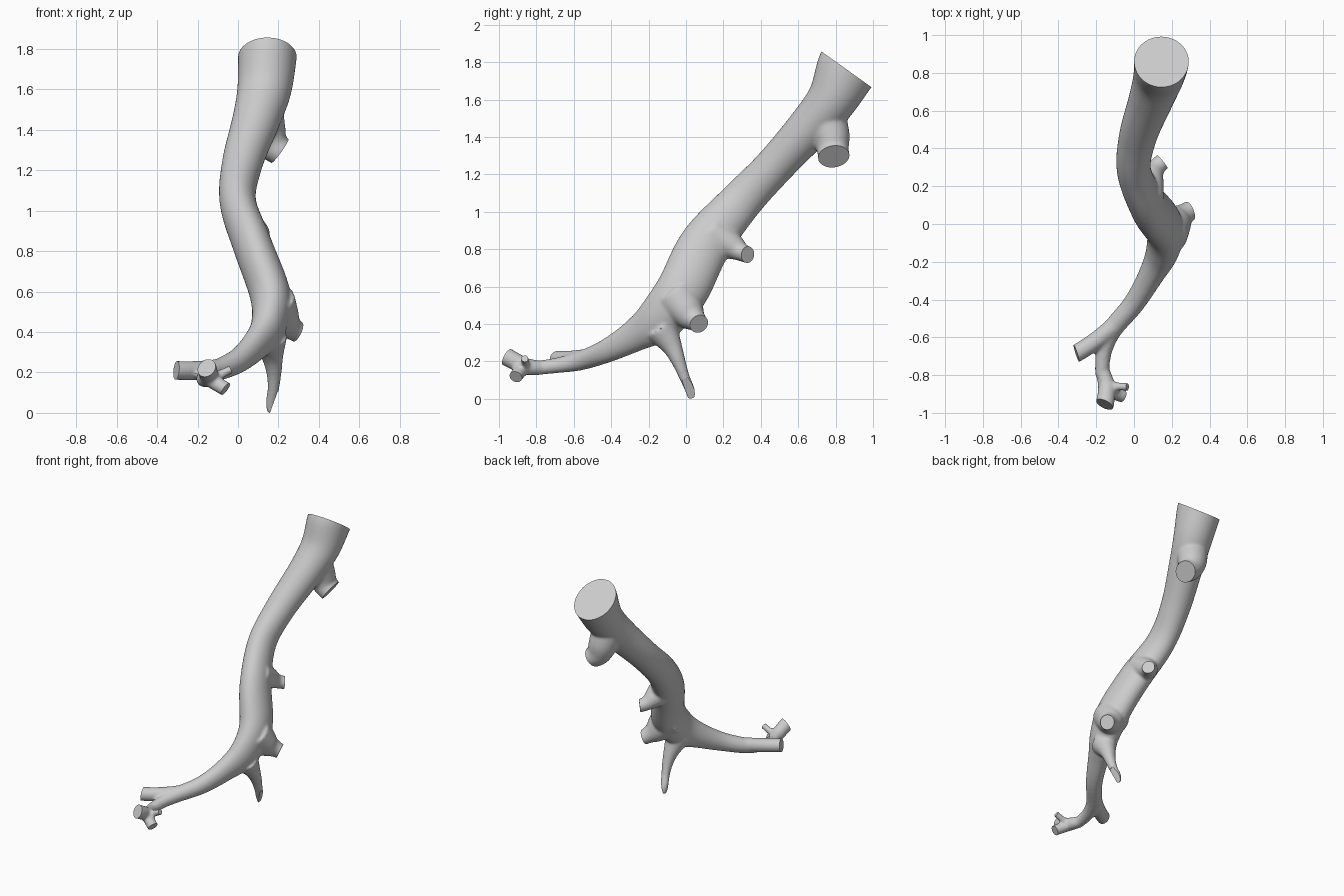
import bpy, bmesh, math
from mathutils import Vector

if "Cube" in bpy.data.objects:
    bpy.data.objects.remove(bpy.data.objects["Cube"])

bark = bpy.data.materials.new("grey bark")
bark.diffuse_color = (0.6, 0.6, 0.6, 1)
bark.use_nodes = True
bark.node_tree.nodes["Principled BSDF"].inputs["Base Color"].default_value = bark.diffuse_color
caps = []
body = bmesh.new()


def catmull(a, b, c, d, t):
    return tuple(0.5 * (2 * q + (r - p) * t + (2 * p - 5 * q + 4 * r - s) * t * t
                        + (3 * q - p - 3 * r + s) * t ** 3) for p, q, r, s in zip(a, b, c, d))


def limb(pts, cut=None, ref=(1, 0, 0), sides=32, steps=8):
    """Tapered tube through (x, y, z, side radius, depth radius); cut = normal of the sawn end."""
    pts = [p if len(p) == 5 else p + (p[3],) for p in pts]
    end = pts[-1]
    ref = Vector(ref)
    if cut:
        n = Vector(cut).normalized()
        caps.append((Vector(end[:3]), n, max(end[3:])))
        pts.append(tuple(Vector(end[:3]) + n * 0.05) + end[3:])
    P = [pts[0]] + pts + [pts[-1]]
    path = [catmull(*P[i:i + 4], k / steps) for i in range(len(pts) - 1) for k in range(steps)]
    path.append(pts[-1])
    rings = []
    for i, p in enumerate(path):
        t = (Vector(path[min(i + 1, len(path) - 1)][:3]) - Vector(path[max(i - 1, 0)][:3])).normalized()
        u = (ref - t * ref.dot(t)).normalized()
        v = t.cross(u)
        rings.append([body.verts.new(Vector(p[:3]) + u * p[3] * math.cos(a) + v * p[4] * math.sin(a))
                      for a in (2 * math.pi * k / sides for k in range(sides))])
    for r0, r1 in zip(rings, rings[1:]):
        for k in range(sides):
            body.faces.new((r0[k], r0[k - 1], r1[k - 1], r1[k]))
    body.faces.new(rings[0])
    body.faces.new(rings[-1][::-1])


# main stem, from thin fork end up to the sawn top
limb([(-.17, -.80, .165, .037), (-.16, -.68, .18, .042), (-.115, -.56, .205, .052),
      (0, -.42, .258, .056, .064), (.09, -.27, .34, .066, .088), (.15, -.14, .43, .086, .125),
      (.16, -.02, .58, .1, .14), (.075, .10, .82, .096, .138), (0, .28, 1.04, .09, .115),
      (.02, .46, 1.23, .1, .105), (.09, .66, 1.45, .118), (.13, .78, 1.60, .134),
      (.145, .86, 1.76, .145, .165)], (0, .58, .81))
# sawn side stubs
limb([(.11, .74, 1.53, .11), (.135, .775, 1.41, .1), (.165, .785, 1.335, .085),
      (.207, .79, 1.295, .072, .085)], (.8, .1, -.58))
limb([(.06, .14, .88, .10), (.085, .24, .82, .075), (.115, .295, .785, .05),
      (.15, .33, .77, .045)], (.75, .6, -.1))
limb([(.17, -.04, .53, .125), (.23, .02, .45, .085), (.265, .05, .42, .06),
      (.295, .07, .40, .052)], (.85, .35, -.4))
# thin hanging twig
limb([(.155, -.13, .37, .09), (.17, -.075, .28, .055), (.178, -.04, .2, .038),
      (.175, -.01, .12, .029), (.165, .02, .05, .028, .026), (.165, .03, .0, .02, .02)])
caps.append((Vector((.172, .02, .045)), Vector((.93, .1, -.3)).normalized(), .05))
# short arm and forked tip
limb([(-.07, -.51, .22, .05), (-.19, -.61, .21, .048), (-.305, -.685, .21, .047)],
     (-.93, -.3, .1), (0, 0, 1))
limb([(-.17, -.77, .165, .038), (-.145, -.86, .175, .045), (-.155, -.955, .222, .049)],
     (-.4, -.8, .42), (0, 0, 1))
limb([(-.15, -.86, .18, .045), (-.105, -.89, .145, .038), (-.062, -.91, .118, .036)],
     (.75, -.3, -.55), (0, 0, 1))
limb([(-.14, -.86, .18, .035), (-.09, -.86, .19, .023), (-.035, -.862, .215, .021)],
     (.9, 0, .4), (0, 0, 1))

bmesh.ops.recalc_face_normals(body, faces=body.faces)
mesh = bpy.data.meshes.new("branch")
body.to_mesh(mesh)
branch = bpy.data.objects.new("branch", mesh)
bpy.context.collection.objects.link(branch)

# fuse the limbs and blend the joints
fuse = branch.modifiers.new("fuse", 'REMESH')
fuse.mode, fuse.voxel_size = 'VOXEL', 0.009
blend = branch.modifiers.new("blend", 'SMOOTH')
blend.factor, blend.iterations = 0.5, 8

# saw the ends flat
cutters = []
for pos, n, r in caps:
    bpy.ops.mesh.primitive_cylinder_add(vertices=24, radius=r * 1.5, depth=0.12, location=pos + n * 0.06,
                                        rotation=n.to_track_quat('Z', 'Y').to_euler())
    c = bpy.context.object
    c.name = "saw_cutter"
    c.hide_render = True
    cutters.append(c)
    saw = branch.modifiers.new("saw", 'BOOLEAN')
    saw.operation, saw.object, saw.solver = 'DIFFERENCE', c, 'EXACT'

# bake the shape and drop the cutters
bpy.context.view_layer.update()
done = bpy.data.meshes.new_from_object(branch.evaluated_get(bpy.context.evaluated_depsgraph_get()))
branch.modifiers.clear()
branch.data = done
for c in cutters:
    bpy.data.objects.remove(c)
done.materials.clear()
done.materials.append(bark)
for p in done.polygons:
    p.material_index = 0

bpy.ops.object.select_all(action='DESELECT')
branch.select_set(True)
bpy.context.view_layer.objects.active = branch
bpy.ops.object.shade_smooth_by_angle(angle=math.radians(35))
